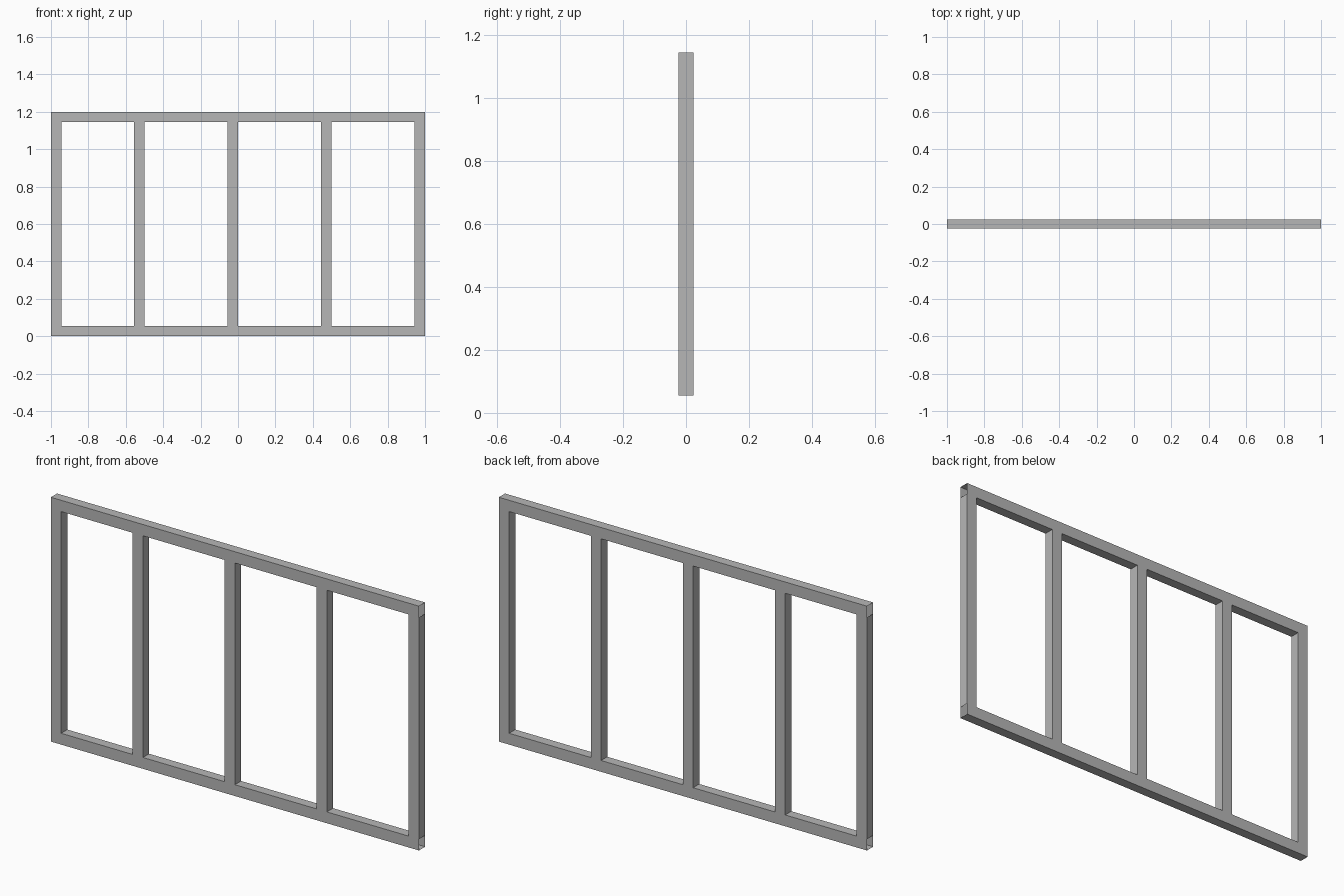
import bpy, bmesh

cube = bpy.data.objects.get("Cube")
if cube:
    bpy.data.objects.remove(cube, do_unlink=True)

BAR = 2 / 36          # width of every post and rail
DEPTH = 0.048
HEIGHT = 1.2

grey = bpy.data.materials.new("light grey")
grey.use_nodes = True
colour = (0.47, 0.47, 0.47, 1)
grey.diffuse_color = colour
grey.node_tree.nodes["Principled BSDF"].inputs["Base Color"].default_value = colour

# Edges of the posts and rails
post_starts = [-1] + [i / 2 - BAR for i in (-1, 0, 1)] + [1 - BAR]
xs = [x for start in post_starts for x in (start, start + BAR)]
zs = [0, BAR, HEIGHT - BAR, HEIGHT]

# Front face of the frame, leaving out the four openings
bm = bmesh.new()
grid = [[bm.verts.new((x, -DEPTH / 2, z)) for z in zs] for x in xs]
for i in range(len(xs) - 1):
    for j in range(len(zs) - 1):
        if i % 2 and j == 1:
            continue
        bm.faces.new((grid[i][j], grid[i + 1][j], grid[i + 1][j + 1], grid[i][j + 1]))

# Give the frame its depth
result = bmesh.ops.extrude_face_region(bm, geom=bm.faces[:], use_keep_orig=True)
moved = [g for g in result["geom"] if isinstance(g, bmesh.types.BMVert)]
bmesh.ops.translate(bm, verts=moved, vec=(0, DEPTH, 0))
bmesh.ops.recalc_face_normals(bm, faces=bm.faces[:])

# The hollow top and bottom rails are open at both ends
open_ends = []
for f in bm.faces:
    c = f.calc_center_median()
    if abs(c.x) > 0.999 and not BAR < c.z < HEIGHT - BAR:
        open_ends.append(f)
bmesh.ops.delete(bm, geom=open_ends, context="FACES")

mesh = bpy.data.meshes.new("panel_frame")
bm.to_mesh(mesh)
bm.free()
mesh.materials.append(grey)
frame = bpy.data.objects.new("panel_frame", mesh)
bpy.context.collection.objects.link(frame)
